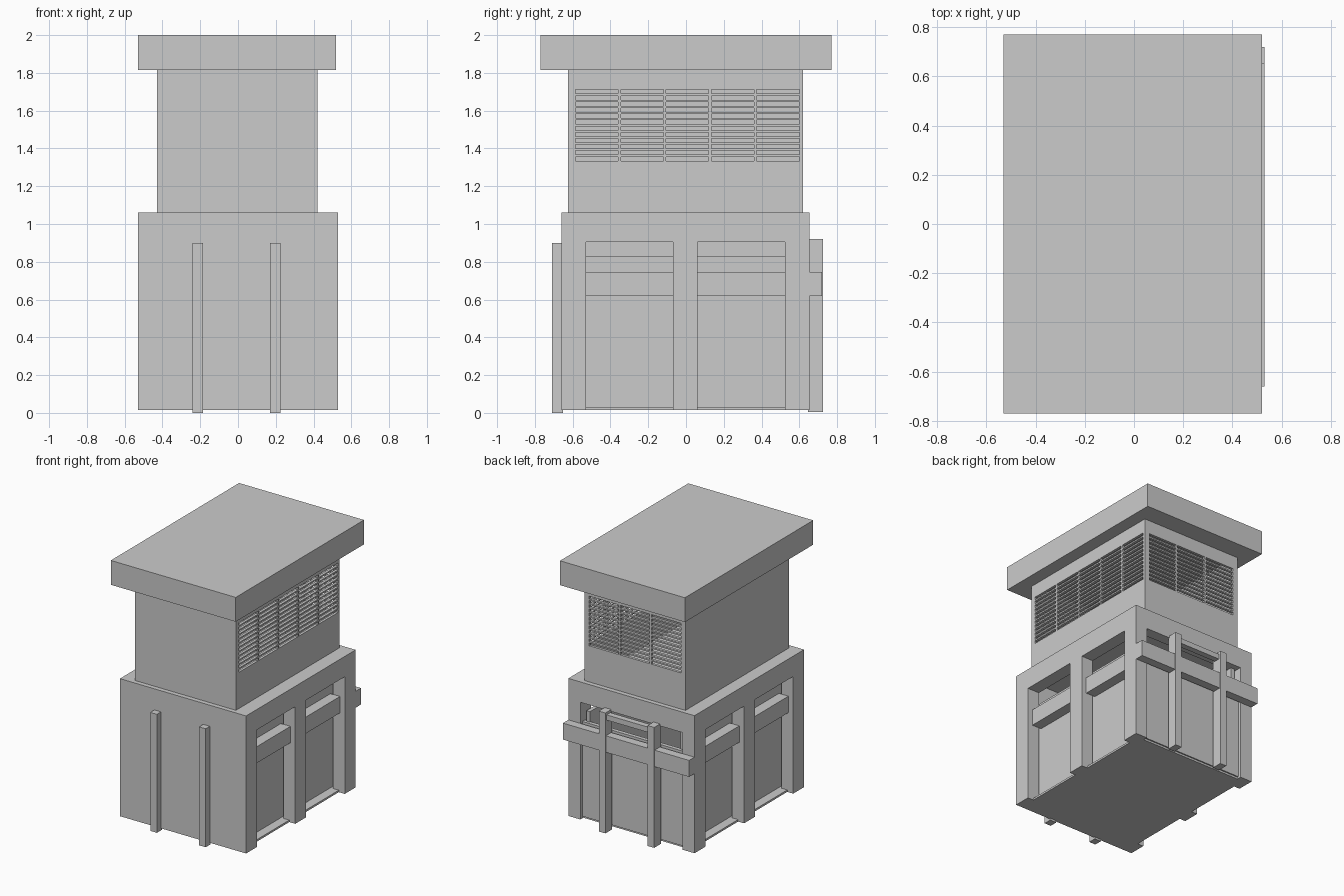
import bpy, bmesh

if "Cube" in bpy.data.objects:
    bpy.data.objects.remove(bpy.data.objects["Cube"])


def boxes(name, items):
    """One object made of boxes, each (x0, x1, y0, y1, z0, z1)."""
    bm = bmesh.new()
    for x0, x1, y0, y1, z0, z1 in items:
        r = bmesh.ops.create_cube(bm, size=1)
        for v in r["verts"]:
            v.co = ((x0 + x1) / 2 + v.co.x * (x1 - x0),
                    (y0 + y1) / 2 + v.co.y * (y1 - y0),
                    (z0 + z1) / 2 + v.co.z * (z1 - z0))
    me = bpy.data.meshes.new(name)
    bm.to_mesh(me)
    bm.free()
    ob = bpy.data.objects.new(name, me)
    bpy.context.collection.objects.link(ob)
    return ob


# Flat overhanging roof
boxes("roof", [(-0.53, 0.52, -0.77, 0.77, 1.815, 2.0)])

# Upper cabin: solid front and left walls
X0, X1, Y0, Y1 = -0.43, 0.42, -0.625, 0.62
T = 0.02
boxes("upper_solid_walls", [
    (X0, X1, Y0, Y0 + T, 1.06, 1.815),
    (X0, X0 + T, Y0 + T, Y1, 1.06, 1.815)])


# Louvred wall along one axis: solid bands, uprights and thin slats
def louvre_wall(name, a0, a1, columns, place):
    gap, rows, pitch, slot = 0.014, 12, 0.0323, 0.021
    zt, zb = 1.711, 1.711 - 11 * 0.0323 - 0.021
    cells = [(a0, a1, 1.06, zb), (a0, a1, zt, 1.815),
             (a0, a0 + T, zb, zt), (a1 - T, a1, zb, zt)]
    step = (a1 - a0 - 2 * T + gap) / columns
    for c in range(columns):
        s = a0 + T + c * step
        if c:
            cells.append((s - gap, s, zb, zt))
        for r in range(rows - 1):
            top = zt - r * pitch - slot
            cells.append((s, s + step - gap, top - (pitch - slot), top))
    boxes(name, [place(*c) for c in cells])


louvre_wall("right_louvre", Y0 + T, Y1, 5,
            lambda a, b, c, d: (X1 - T, X1, a, b, c, d))
louvre_wall("back_louvre", X0 + T, X1 - T, 3,
            lambda a, b, c, d: (a, b, Y1 - T, Y1, c, d))

# Lower body: deck, floor and solid front wall
boxes("deck", [(-0.53, 0.53, -0.66, 0.655, 1.03, 1.06)])
boxes("floor", [(-0.48, 0.48, -0.64, 0.62, 0.015, 0.03)])
boxes("front_wall", [(-0.53, 0.53, -0.66, -0.61, 0.015, 1.03)])

# Both sides: pillars, top beam, recessed panels and cross rails
for side, s in (("left", -1), ("right", 1)):
    def span(inner, outer, *rest):
        a, b = sorted((s * inner, s * outer))
        return (a, b) + rest

    boxes(side + "_pillars", [
        span(0.43, 0.53, a, b, 0.015, 0.905)
        for a, b in ((-0.61, -0.53), (-0.07, 0.06), (0.525, 0.655))])
    boxes(side + "_top_beam", [span(0.43, 0.53, -0.61, 0.655, 0.905, 1.03)])
    top = 0.83 if s > 0 else 0.905
    boxes(side + "_panels", [span(0.38, 0.41, -0.61, 0.61, 0.03, top)])
    boxes(side + "_rails", [span(0.40, 0.49, a, b, 0.62, 0.745)
                            for a, b in ((-0.53, -0.07), (0.06, 0.525))])

# Back: top beam, recessed panel, wide cross rail and small upper rail
boxes("back_top_beam", [(-0.43, 0.43, 0.57, 0.655, 0.905, 1.03)])
boxes("back_panel", [(-0.43, 0.43, 0.60, 0.63, 0.03, 0.75)])
boxes("back_cross_rail", [(-0.53, 0.53, 0.655, 0.72, 0.62, 0.745)])
boxes("back_upper_rail", [(-0.19, 0.17, 0.665, 0.71, 0.86, 0.90)])

# Slim vertical posts on front and back
for n, (a, b) in enumerate(((-0.24, -0.185), (0.17, 0.225)), 1):
    boxes(f"back_post_{n}", [(a, b, 0.645, 0.725, 0.005, 0.92)])
    boxes(f"front_post_{n}", [(a, b, -0.71, -0.65, 0.0, 0.90)])
